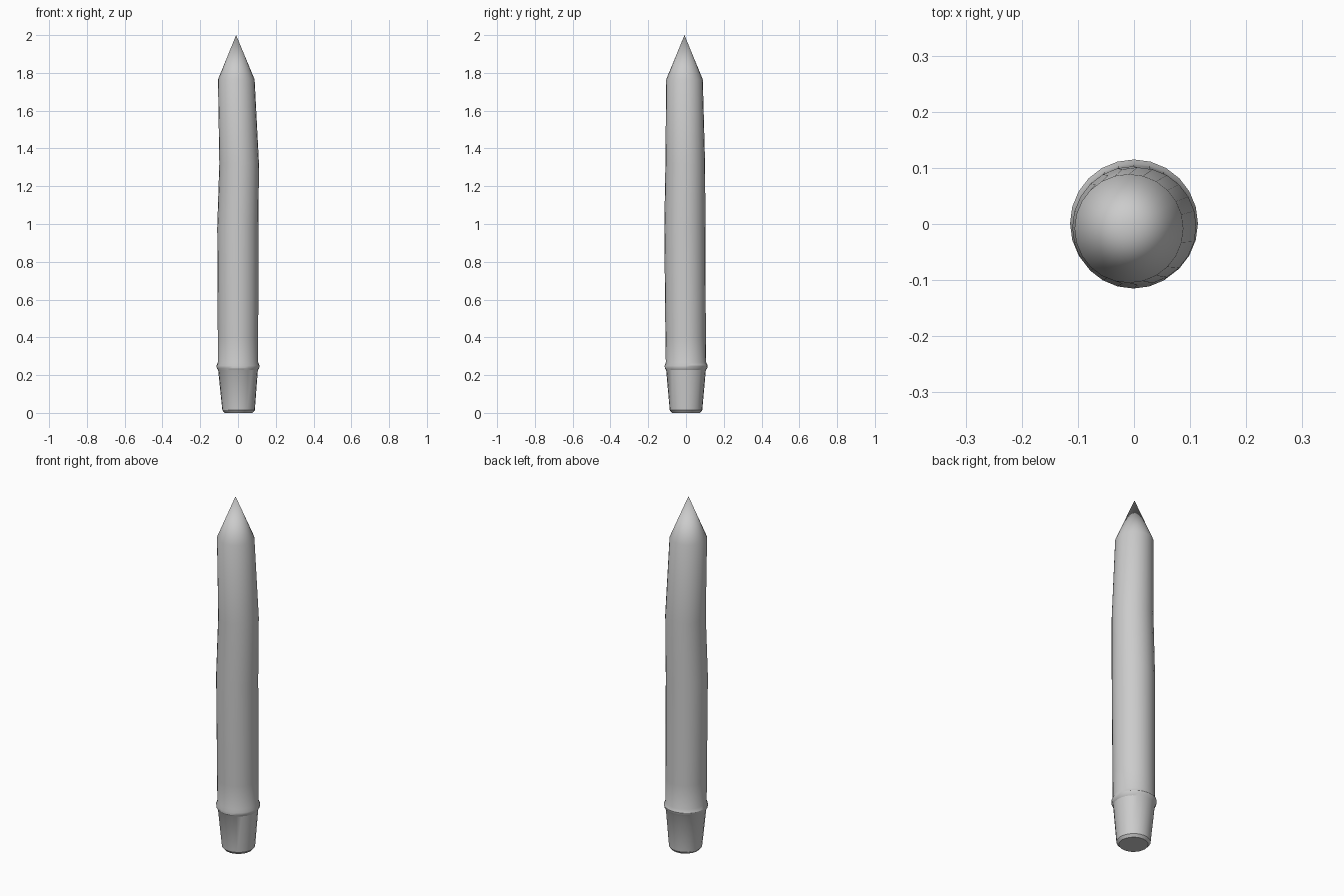
import bpy, bmesh, math

if "Cube" in bpy.data.objects:
    bpy.data.objects.remove(bpy.data.objects["Cube"])

SIDES = 24

def loft(name, rings, tip=None):
    """Skin circular sections (x, y, z, radius); optional pointed tip."""
    bm = bmesh.new()
    loops = []
    for x, y, z, r in rings:
        loops.append([bm.verts.new((x + r * math.cos(math.tau * i / SIDES),
                                    y + r * math.sin(math.tau * i / SIDES), z))
                      for i in range(SIDES)])
    for a, b in zip(loops, loops[1:]):
        for i in range(SIDES):
            j = (i + 1) % SIDES
            bm.faces.new((a[i], a[j], b[j], b[i]))
    bm.faces.new(loops[0][::-1])
    if tip:
        t = bm.verts.new(tip)
        for i in range(SIDES):
            bm.faces.new((loops[-1][i], loops[-1][(i + 1) % SIDES], t))
    bmesh.ops.recalc_face_normals(bm, faces=bm.faces)
    me = bpy.data.meshes.new(name)
    bm.to_mesh(me)
    bm.free()
    ob = bpy.data.objects.new(name, me)
    bpy.context.collection.objects.link(ob)
    bpy.ops.object.select_all(action='DESELECT')
    ob.select_set(True)
    bpy.context.view_layer.objects.active = ob
    bpy.ops.object.shade_smooth_by_angle(angle=math.radians(30))
    return ob

# One continuous stake: tapered foot, collar, slightly crooked shaft, point
loft("wooden_stake", [
    (0.003, 0.0, 0.0, 0.074),        # foot
    (0.003, 0.0, 0.014, 0.086),
    (0.0, 0.0, 0.226, 0.105),
    (0.0, 0.0, 0.236, 0.112),        # collar
    (0.0, 0.001, 0.25, 0.114),
    (0.0, 0.0, 0.268, 0.107),
    (0.0, -0.002, 0.40, 0.107),      # shaft
    (-0.001, -0.006, 0.98, 0.109),
    (0.006, -0.004, 1.32, 0.105),
    (-0.009, -0.008, 1.765, 0.097),  # shoulder of the point
], tip=(-0.01, -0.008, 2.0))
